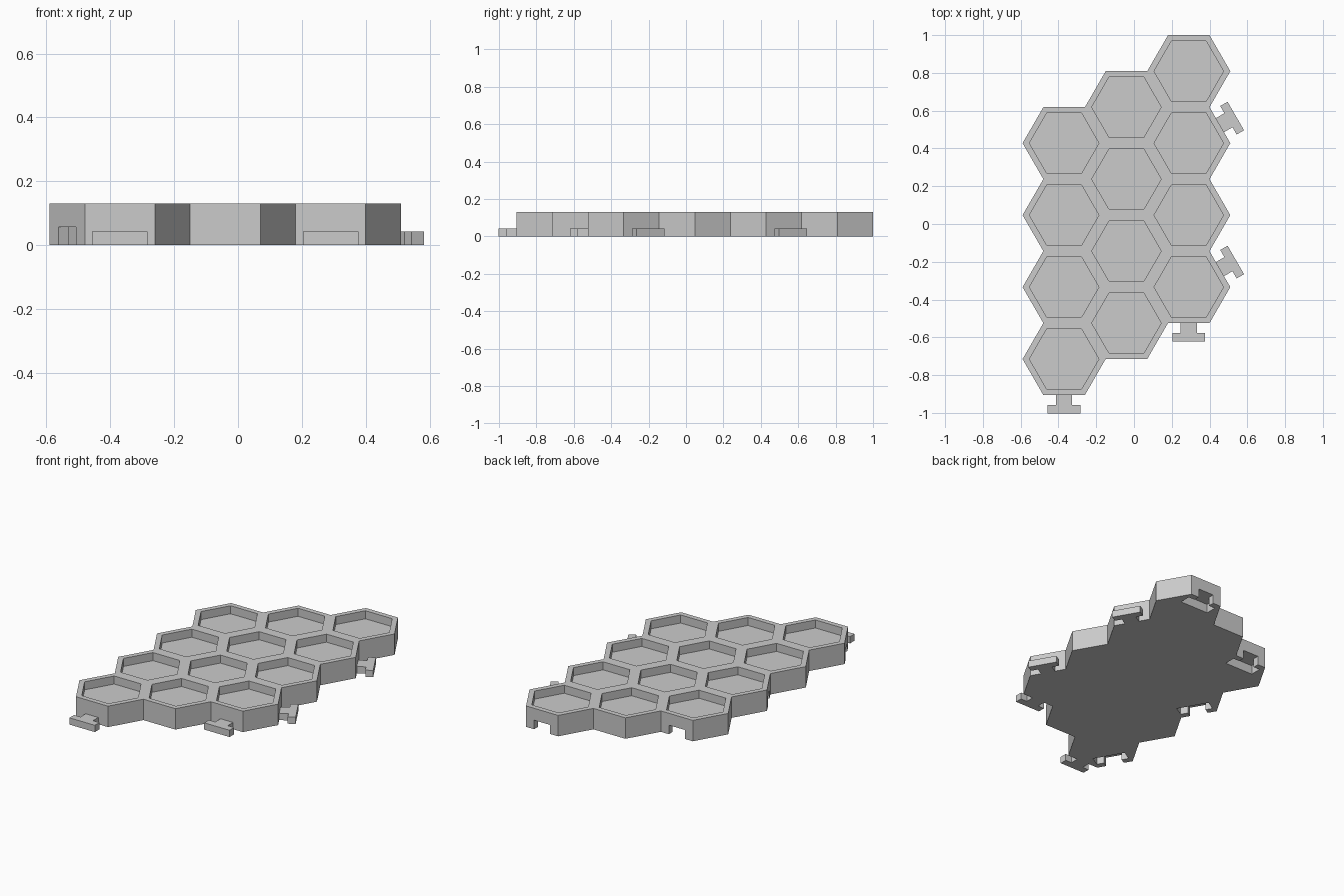
import bpy, bmesh, math
from mathutils import Matrix, Vector

if "Cube" in bpy.data.objects:
    bpy.data.objects.remove(bpy.data.objects["Cube"])

APOTHEM = 0.1905
RADIUS = APOTHEM / math.cos(math.pi / 6)
HEIGHT = 0.13
POCKET_DEPTH = 0.05
RIM = 0.036

grey = bpy.data.materials.new("plain grey")
grey.use_nodes = True
colour = (0.6, 0.6, 0.6, 1)
grey.diffuse_color = colour
grey.node_tree.nodes["Principled BSDF"].inputs["Base Color"].default_value = colour


def make_object(name, bm):
    bmesh.ops.recalc_face_normals(bm, faces=bm.faces[:])
    mesh = bpy.data.meshes.new(name)
    bm.to_mesh(mesh)
    bm.free()
    mesh.materials.append(grey)
    obj = bpy.data.objects.new(name, mesh)
    bpy.context.collection.objects.link(obj)
    return obj


def cell_centre(column, row):
    """Column 0 is on the right, row 0 is at the back."""
    x = (column - 1) * 1.5 * RADIUS - 0.04
    y = 0.428 + column * APOTHEM - row * 2 * APOTHEM
    return Vector((x, y, 0))


def edge_frame(column, row, angle):
    """Frame at the middle of a cell's side, with its x axis pointing outwards."""
    turn = Matrix.Rotation(math.radians(angle), 4, "Z")
    return (Matrix.Translation(cell_centre(column, row)) @ turn
            @ Matrix.Translation((APOTHEM, 0, 0)))


def add_tee(bm, frame, start, neck, end, stem, bar, low, high):
    """Extruded T: stem and bar are half widths, the rest runs along x."""
    half = [(start, stem), (neck, stem), (neck, bar), (end, bar)]
    outline = half + [(x, -y) for x, y in reversed(half)]
    face = bm.faces.new([bm.verts.new(frame @ Vector((x, y, low))) for x, y in outline])
    result = bmesh.ops.extrude_face_region(bm, geom=[face])
    top = [v for v in result["geom"] if isinstance(v, bmesh.types.BMVert)]
    bmesh.ops.translate(bm, verts=top, vec=(0, 0, high - low))


# Slab of joined hexagons
bm = bmesh.new()
for column in range(3):
    for row in range(4):
        centre = cell_centre(column, row)
        corners = [centre + Matrix.Rotation(k * math.pi / 3, 3, "Z") @ Vector((RADIUS, 0, 0))
                   for k in range(6)]
        bm.faces.new([bm.verts.new(c) for c in corners])
bmesh.ops.remove_doubles(bm, verts=bm.verts[:], dist=0.002)
result = bmesh.ops.extrude_face_region(bm, geom=bm.faces[:])
top = [v for v in result["geom"] if isinstance(v, bmesh.types.BMVert)]
bmesh.ops.translate(bm, verts=top, vec=(0, 0, HEIGHT))
bmesh.ops.recalc_face_normals(bm, faces=bm.faces[:])

# Sunken pocket in each cell
cells = [f for f in bm.faces if f.calc_center_median().z > HEIGHT - 0.01]
bmesh.ops.inset_individual(bm, faces=cells, thickness=RIM)
floors = bmesh.ops.extrude_discrete_faces(bm, faces=cells)["faces"]
floor_verts = list({v for f in floors for v in f.verts})
bmesh.ops.translate(bm, verts=floor_verts, vec=(0, 0, -POCKET_DEPTH))
slab = make_object("hex_tray", bm)

# T-shaped connectors on the front and left edges
connectors = {
    "front_connector_right": (0, 3, -90),
    "front_connector_left": (2, 3, -90),
    "side_connector_back": (2, 1, 30),
    "side_connector_front": (2, 3, 30),
}
for name, place in connectors.items():
    bm = bmesh.new()
    add_tee(bm, edge_frame(*place), 0, 0.052, 0.097, 0.043, 0.087, 0, 0.042)
    make_object(name, bm)

# Matching sockets cut into the opposite edges
bm = bmesh.new()
for place in [(0, 0, 90), (2, 0, 90), (0, 1, 210), (0, 3, 210)]:
    add_tee(bm, edge_frame(*place), 0.02, -0.038, -0.108, 0.055, 0.099, -0.02, 0.056)
cutter = make_object("socket_cutter", bm)
cutter.hide_render = True
cutter.hide_viewport = True
cut = slab.modifiers.new("sockets", "BOOLEAN")
cut.operation = "DIFFERENCE"
cut.solver = "EXACT"
cut.object = cutter
